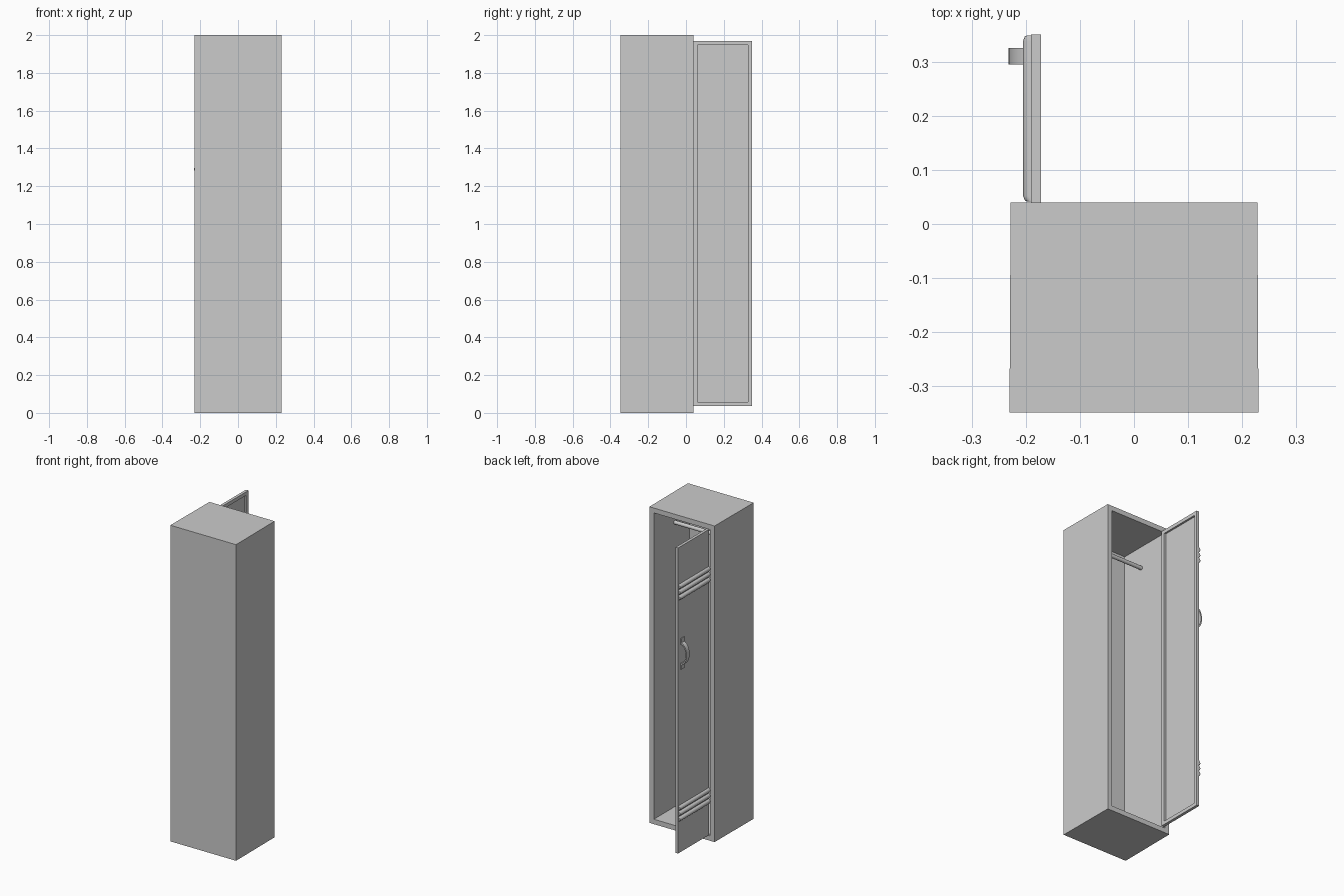
import bpy, bmesh, math
from mathutils import Vector

if "Cube" in bpy.data.objects:
    bpy.data.objects.remove(bpy.data.objects["Cube"])


def finish(bm, name, smooth=False):
    bmesh.ops.recalc_face_normals(bm, faces=bm.faces)
    me = bpy.data.meshes.new(name)
    bm.to_mesh(me)
    bm.free()
    ob = bpy.data.objects.new(name, me)
    bpy.context.collection.objects.link(ob)
    if smooth:
        bpy.ops.object.select_all(action='DESELECT')
        ob.select_set(True)
        bpy.context.view_layer.objects.active = ob
        bpy.ops.object.shade_smooth_by_angle(angle=math.radians(35))
    return ob


def box(lo, hi):
    bm = bmesh.new()
    bmesh.ops.create_cube(bm, size=1)
    for v in bm.verts:
        v.co = Vector([lo[i] + (v.co[i] + 0.5) * (hi[i] - lo[i]) for i in range(3)])
    return bm


def recess(bm, direction, rim, depth):
    """Inset the face looking along direction and push it inwards."""
    bm.normal_update()
    d = Vector(direction)
    face = max(bm.faces, key=lambda f: f.normal.dot(d))
    bmesh.ops.inset_region(bm, faces=[face], thickness=rim, use_even_offset=True)
    inner = bmesh.ops.extrude_discrete_faces(bm, faces=[face])['faces'][0]
    bmesh.ops.translate(bm, verts=inner.verts, vec=-d * depth)


# Cabinet: slightly tapered box, hollowed from the door side
bm = box((-0.23, -0.348, 0), (0.23, 0.04, 2))
for v in bm.verts:
    if v.co.y > 0:
        v.co.x *= 0.991
recess(bm, (0, 1, 0), 0.031, 0.357)
finish(bm, "cabinet")

# Open door with a recessed inner face
bm = box((-0.19, 0.04, 0.036), (-0.172, 0.35, 1.969))
recess(bm, (1, 0, 0), 0.022, 0.012)
finish(bm, "door")

# Vent louvres: half-round ribs that taper off at both ends
DOOR_X = -0.19
SECTIONS = [(0.042, 0.55), (0.044, 0.8), (0.052, 1), (0.338, 1), (0.346, 0.8), (0.348, 0.55)]
for group, base in (("upper", 1.687), ("lower", 0.287)):
    for k in (-1, 0, 1):
        bm = bmesh.new()
        rows = []
        for y, s in SECTIONS:
            rows.append([bm.verts.new((DOOR_X - 0.015 * s * math.sin(math.pi * i / 8), y,
                                       base + k * 0.035 + 0.014 * math.cos(math.pi * i / 8)))
                         for i in range(9)])
        for a, b in zip(rows, rows[1:]):
            for i in range(8):
                bm.faces.new((a[i], a[i + 1], b[i + 1], b[i]))
        bm.faces.new(rows[0])
        bm.faces.new(rows[-1])
        finish(bm, f"{group}_louvre_{k + 2}", smooth=True)

# Bow handle: flat strap with mounting tabs
CZ, N = 1.29, 14


def arc(rz, rx):
    return [(DOOR_X - rx * math.sin(math.pi * i / N), CZ + rz * math.cos(math.pi * i / N))
            for i in range(N + 1)]


outer = [p for p in arc(0.07, 0.042) if p[0] < DOOR_X - 0.005]
tab = DOOR_X - 0.005
profile = [(DOOR_X, CZ + 0.098), (tab, CZ + 0.098), (tab, CZ + 0.07)] + outer
profile += [(tab, CZ - 0.07), (tab, CZ - 0.098), (DOOR_X, CZ - 0.098)]
profile += arc(0.06, 0.034)[::-1]
bm = bmesh.new()
face = bm.faces.new([bm.verts.new((x, 0.295, z)) for x, z in profile])
ext = bmesh.ops.extrude_face_region(bm, geom=[face])['geom']
bmesh.ops.translate(bm, verts=[g for g in ext if isinstance(g, bmesh.types.BMVert)],
                    vec=(0, 0.03, 0))
finish(bm, "handle", smooth=True)

# Hanging rail across the inside
bpy.ops.mesh.primitive_cylinder_add(vertices=20, radius=0.012, depth=0.404,
                                    location=(0, -0.17, 1.83), rotation=(0, math.pi / 2, 0))
rail = bpy.context.object
rail.name = "hanging_rail"
bpy.ops.object.shade_smooth_by_angle(angle=math.radians(35))
